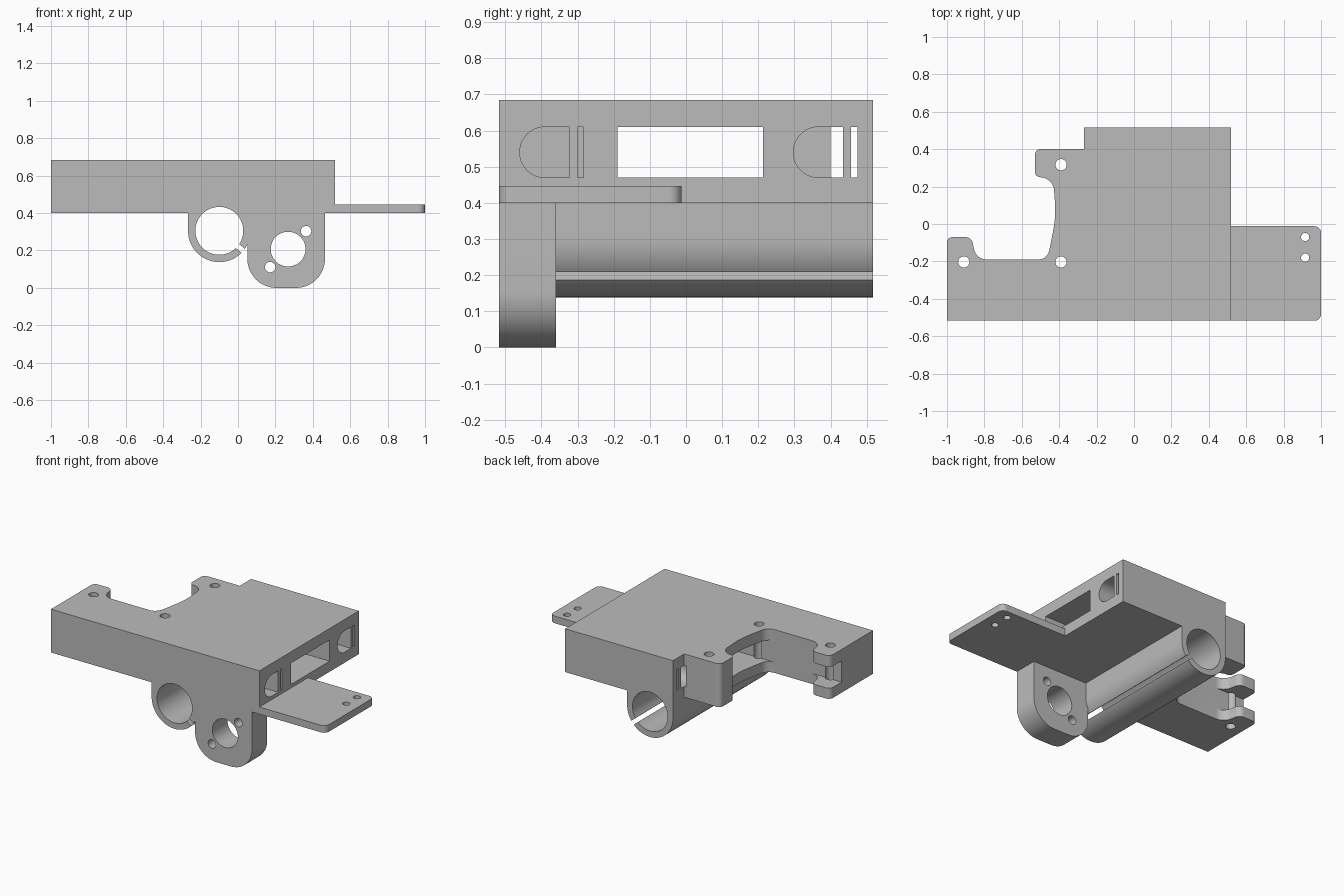
import bpy, bmesh, math
from mathutils import Vector

if "Cube" in bpy.data.objects:
    bpy.data.objects.remove(bpy.data.objects["Cube"], do_unlink=True)

grey = bpy.data.materials.new("plain grey")
grey.use_nodes = True
grey.diffuse_color = (0.5, 0.5, 0.5, 1)
grey.node_tree.nodes["Principled BSDF"].inputs["Base Color"].default_value = (0.5, 0.5, 0.5, 1)


def rounded(corners, steps=10):
    """Polygon from (u, v, radius) corners, each with a fillet."""
    out = []
    for i, (u, v, r) in enumerate(corners):
        p = Vector((u, v))
        a = (Vector(corners[i - 1][:2]) - p).normalized()
        b = (Vector(corners[(i + 1) % len(corners)][:2]) - p).normalized()
        if r == 0:
            out.append(p)
            continue
        half = a.angle(b) / 2
        centre = p + (a + b).normalized() * (r / math.sin(half))
        start = p + a * (r / math.tan(half)) - centre
        end = p + b * (r / math.tan(half)) - centre
        sweep = math.pi - 2 * half
        for k in range(steps + 1):
            t = k / steps
            out.append(centre + (start * math.sin((1 - t) * sweep) + end * math.sin(t * sweep)) / math.sin(sweep))
    return out


def rect(u0, v0, u1, v1):
    return [(u0, v0), (u1, v0), (u1, v1), (u0, v1)]


def circle(u, v, r, n=48):
    return [(u + r * math.cos(math.tau * k / n), v + r * math.sin(math.tau * k / n)) for k in range(n)]


def prism(name, profile, axis, lo, hi):
    """Extrude a 2D profile along an axis."""
    place = {"x": lambda u, v, w: (w, u, v),
             "y": lambda u, v, w: (u, w, v),
             "z": lambda u, v, w: (u, v, w)}[axis]
    bm = bmesh.new()
    ends = [[bm.verts.new(place(p[0], p[1], w)) for p in profile] for w in (lo, hi)]
    n = len(profile)
    for ring in ends:
        bm.faces.new(ring)
    for i in range(n):
        j = (i + 1) % n
        bm.faces.new((ends[0][i], ends[0][j], ends[1][j], ends[1][i]))
    bmesh.ops.recalc_face_normals(bm, faces=bm.faces)
    mesh = bpy.data.meshes.new(name)
    bm.to_mesh(mesh)
    bm.free()
    mesh.materials.append(grey)
    ob = bpy.data.objects.new(name, mesh)
    bpy.context.collection.objects.link(ob)
    return ob


def finish(ob, cuts):
    """Cut the (profile, axis, lo, hi) prisms out of a part and shade it."""
    bpy.ops.object.select_all(action="DESELECT")
    bpy.context.view_layer.objects.active = ob
    ob.select_set(True)
    for cut in cuts:
        cutter = prism("cutter", *cut)
        cutter.hide_render = True
        mod = ob.modifiers.new("cut", "BOOLEAN")
        mod.operation, mod.solver, mod.object = "DIFFERENCE", "EXACT", cutter
        bpy.ops.object.modifier_apply(modifier=mod.name)
        bpy.data.objects.remove(cutter, do_unlink=True)
    bpy.ops.object.shade_smooth_by_angle(angle=math.radians(30))


FRONT, BACK, DECK, TOP = -0.517, 0.517, 0.40, 0.685
bore = (circle(-0.1, 0.305, 0.128, 64), "y", -0.6, 0.6)

# Main block with the curved recess on its right side
outline = rounded([
    (-1, FRONT, 0), (0.518, FRONT, 0), (0.518, BACK, 0), (-0.267, BACK, 0),
    (-0.267, DECK, 0), (-0.53, DECK, 0.03), (-0.53, 0.253, 0.03), (-0.432, 0.243, 0.075),
    (-0.417, 0.04, 0.6), (-0.463, -0.19, 0.06), (-0.845, -0.19, 0.07),
    (-0.868, -0.07, 0.04), (-1, -0.07, 0.03)])
body = prism("main_block", outline, "z", DECK, TOP)
cuts = [bore, (rect(-0.19, 0.47, 0.213, 0.61), "x", -1.1, 0.6)]
for shift in (0, 0.757):
    # D-shaped pocket and the thin slit beside it
    pocket = rounded([(-0.46 + shift, 0.47, 0.0695), (-0.323 + shift, 0.47, 0),
                      (-0.323 + shift, 0.61, 0), (-0.46 + shift, 0.61, 0.0695)])
    cuts.append((pocket, "x", -0.28, 0.6))
    cuts.append((rect(-0.3 + shift, 0.47, -0.283 + shift, 0.61), "x", -0.28, 0.6))
for x, y in ((-0.91, -0.203), (-0.39, -0.203), (-0.39, 0.317)):
    cuts.append((circle(x, y, 0.03, 32), "z", 0.3, 0.8))
finish(body, cuts)

# Side mounting tab
tab = prism("side_tab", rounded([(0.518, FRONT, 0), (1, FRONT, 0.035),
                                 (1, -0.012, 0.035), (0.518, -0.012, 0)]), "z", DECK, 0.447)
finish(tab, [(circle(0.915, y, 0.022, 32), "z", 0.3, 0.5) for y in (-0.07, -0.18)])

# Split tube clamp under the block
clamp = prism("tube_clamp", rounded([(-0.267, DECK, 0), (-0.267, 0.138, 0.1665),
                                     (0.067, 0.138, 0.1665), (0.067, DECK, 0)], 20), "y", FRONT, BACK)
angle = math.radians(-40)
along = Vector((math.cos(angle), math.sin(angle)))
side = Vector((-along.y, along.x)) * 0.014
middle = Vector((-0.1, 0.305))
slit = [middle + along * d + side * s for d, s in ((0.1, -1), (0.2, -1), (0.2, 1), (0.1, 1))]
finish(clamp, [bore, (slit, "y", -0.6, 0.6)])

# Front bracket with a large bore and two screw holes
bracket = prism("front_bracket", rounded([(0.05, DECK, 0), (0.05, 0, 0.155),
                                          (0.465, 0, 0.155), (0.465, DECK, 0)], 16), "y", FRONT, -0.36)
finish(bracket, [(circle(x, z, r), "y", -0.6, -0.3)
                 for x, z, r in ((0.268, 0.207, 0.093), (0.364, 0.303, 0.028), (0.172, 0.111, 0.028))])
